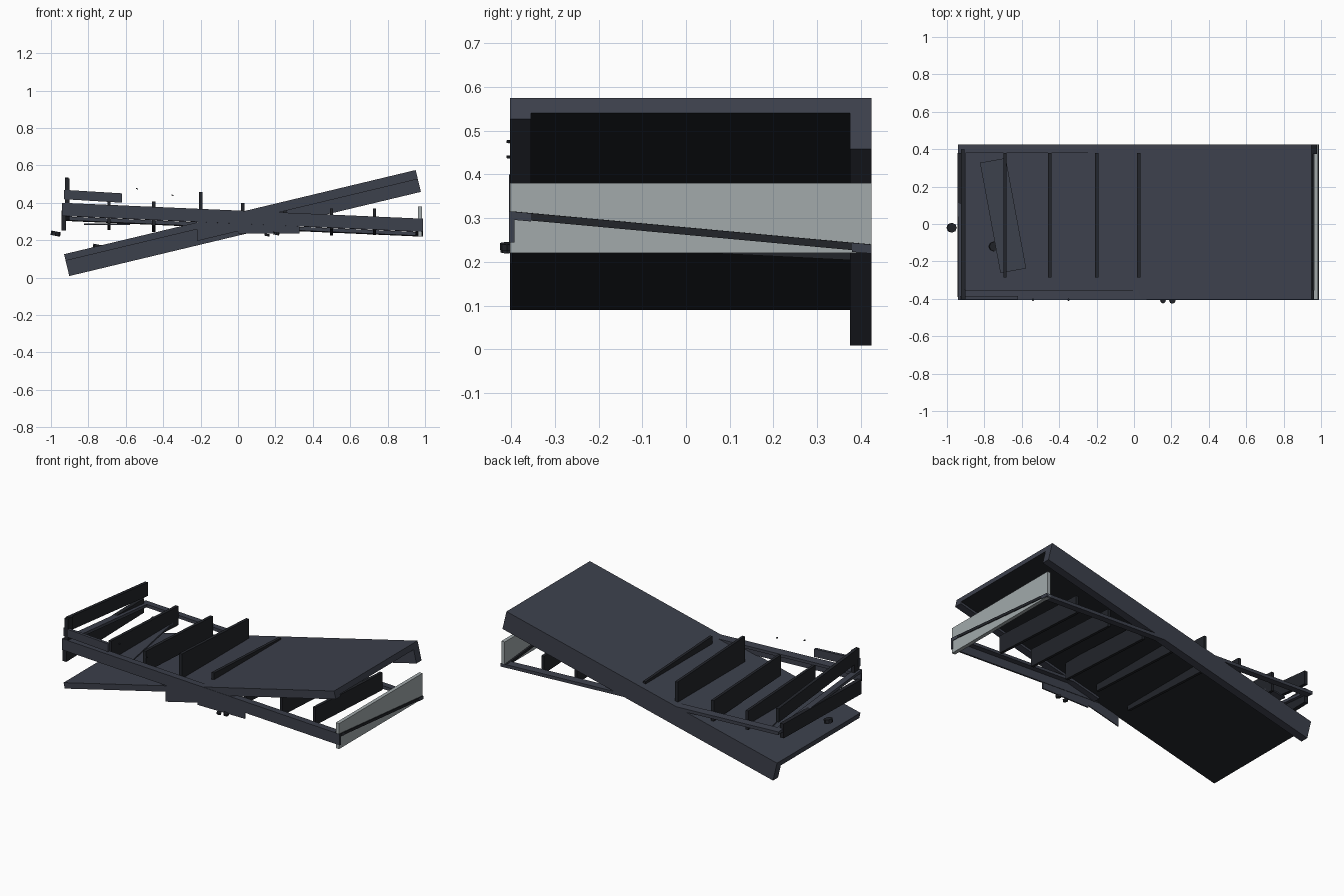
import bpy, math
from mathutils import Vector, Euler

if "Cube" in bpy.data.objects:
    bpy.data.objects.remove(bpy.data.objects["Cube"])

def mat(name, c):
    m = bpy.data.materials.new(name)
    m.diffuse_color = (*c, 1)
    m.use_nodes = True
    m.node_tree.nodes["Principled BSDF"].inputs["Base Color"].default_value = m.diffuse_color
    return m

SLATE = mat("slate", (0.046, 0.052, 0.072))
DARK = mat("charcoal", (0.016, 0.018, 0.023))
PALE = mat("pale_grey", (0.36, 0.40, 0.41))

def hexa(name, bottom, top, m):
    """Six sided solid from four bottom and four top corners."""
    me = bpy.data.meshes.new(name)
    f = [(3, 2, 1, 0), (4, 5, 6, 7)] + [(i, (i + 1) % 4, (i + 1) % 4 + 4, i + 4) for i in range(4)]
    me.from_pydata(list(bottom) + list(top), [], f)
    me.materials.append(m)
    o = bpy.data.objects.new(name, me)
    bpy.context.collection.objects.link(o)
    return o

def slab(name, x0, x1, y0, y1, zf, lo, hi, m):
    """Box sheared so it follows the height function zf, from lo to hi."""
    c = [(x0, y0), (x1, y0), (x1, y1), (x0, y1)]
    return hexa(name, [(x, y, zf(x, y) + lo) for x, y in c],
                [(x, y, zf(x, y) + hi) for x, y in c], m)

flat = lambda x, y: 0

# tilted lid: rotated plate, deep back flange, shallow front lip
A = math.atan2(0.45, 1.88)
def lid_box(name, u0, u1, y0, y1, w0, w1, m):
    def P(u, y, w):
        return (-0.93 + u * math.cos(A) - w * math.sin(A), y,
                0.125 + u * math.sin(A) + w * math.cos(A))
    c = [(u0, y0), (u1, y0), (u1, y1), (u0, y1)]
    return hexa(name, [P(u, y, w0) for u, y in c], [P(u, y, w1) for u, y in c], m)

L = 1.933
lid = lid_box("lid_panel", 0, L, -0.403, 0.425, -0.036, 0, SLATE)
lid.data.materials.append(DARK)
lid.data.polygons[0].material_index = 1
lid_box("lid_back_flange", 0, L, 0.375, 0.425, -0.12, -0.036, SLATE)
lid_box("lid_front_lip", 0.9, L, -0.403, -0.355, -0.05, -0.036, SLATE)

# thin frame sloping the other way
def fz(x, y):
    return 0.358 - 0.044 * x - 0.092 * (y + 0.4)

slab("frame_front_strip", -0.94, 0.99, -0.403, -0.355, fz, -0.018, 0, SLATE)
slab("frame_front_face", -0.94, 0.99, -0.405, -0.393, fz, -0.07, 0, SLATE)
slab("frame_back_strip", -0.94, 0.99, 0.38, 0.425, fz, -0.02, 0, SLATE)
slab("frame_left_strip", -0.94, -0.9, -0.4, 0.425, fz, -0.018, 0, SLATE)
slab("frame_right_strip", 0.95, 0.99, -0.4, 0.425, fz, -0.016, 0.001, DARK)

# upright end plate
slab("pale_end_plate", 0.962, 0.985, -0.403, 0.425, flat, 0.22, 0.38, PALE)

# cross slats
sz = lambda x, y: 0.335 - 0.04 * x - 0.05 * y
for x, lo, hi in [(-0.69, -0.09, 0.03), (-0.45, -0.09, 0.04), (-0.2, -0.12, 0.1),
                  (0.025, -0.07, 0.05), (0.25, -0.07, 0.04), (0.5, -0.07, 0.04), (0.73, -0.06, 0.05)]:
    slab("cross_slat", x - 0.009, x + 0.009, -0.285, 0.38, sz, lo, hi, DARK)

# left end blades
slab("left_lower_blade", -0.945, -0.92, -0.39, 0.38, lambda x, y: 0.30 + 0.02 * y, -0.04, 0.05, DARK)
slab("left_upper_blade", -0.925, -0.905, -0.39, 0.40, lambda x, y: 0.44 - 0.1 * y, -0.03, 0.055, DARK)

# loose panel lying under the frame
e = Euler((0, 0, math.radians(10.5)))
c = [Vector((x, y, 0)) for x, y in [(-0.07, -0.3), (0.07, -0.3), (0.07, 0.3), (-0.07, 0.3)]]
off = Vector((-0.7, 0.045, 0.28))
for p in c:
    p.rotate(e)
hexa("loose_panel", [p + off for p in c], [p + off + Vector((0, 0, 0.01)) for p in c], SLATE)

# small panels on the front side
slab("front_upper_panel", -0.93, -0.62, -0.403, -0.385, lambda x, y: 0.43 - 0.06 * (x + 0.78), -0.02, 0.03, SLATE)
slab("front_corner_post", -0.925, -0.9, -0.403, -0.35, flat, 0.38, 0.53, DARK)
slab("front_lower_panel", -0.0, 0.33, -0.404, -0.396, flat, 0.235, 0.31, SLATE)
slab("front_lower_panel_2", -0.22, 0.02, -0.403, -0.397, lambda x, y: 0.2 + 0.24 * (x + 0.2), 0, 0.1, SLATE)

# loose bolts
for x, y, z, r in [(-0.975, -0.02, 0.235, 0.026), (-0.75, -0.12, 0.165, 0.026),
                   (0.155, -0.41, 0.228, 0.014), (0.205, -0.41, 0.235, 0.016),
                   (-0.54, -0.405, 0.475, 0.006), (-0.35, -0.405, 0.44, 0.006)]:
    bpy.ops.mesh.primitive_cylinder_add(vertices=8, radius=r, depth=r * 0.9, location=(x, y, z), rotation=(0, 0.2, 0))
    o = bpy.context.object
    o.name = "bolt"
    o.data.materials.append(DARK)
